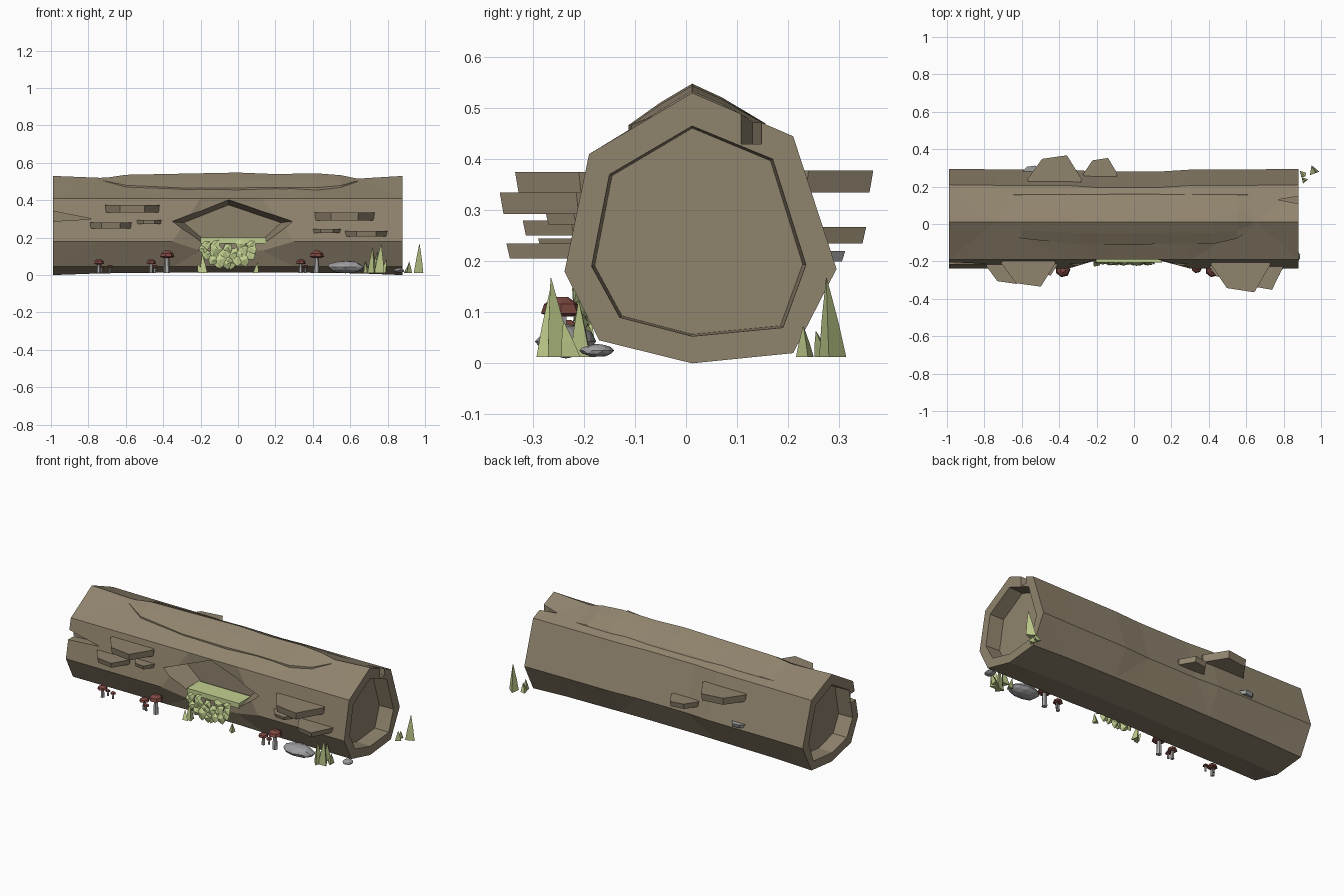
import bpy, bmesh, math, random
from mathutils import Vector, Matrix

random.seed(4)
if "Cube" in bpy.data.objects:
    bpy.data.objects.remove(bpy.data.objects["Cube"])


def material(name, rgb):
    m = bpy.data.materials.new(name)
    m.use_nodes = True
    m.diffuse_color = (*rgb, 1)
    m.node_tree.nodes["Principled BSDF"].inputs["Base Color"].default_value = (*rgb, 1)
    return m


BARK = material("bark", (0.28, 0.23, 0.155))
MOSS = material("moss green", (0.54, 0.64, 0.28))
GRASS = material("grass green", (0.50, 0.58, 0.25))
RED = material("cap red", (0.21, 0.065, 0.055))
STEM = material("stem grey", (0.42, 0.41, 0.40))
STONE = material("stone grey", (0.34, 0.34, 0.35))


def finish(bm, name, mat):
    bmesh.ops.recalc_face_normals(bm, faces=bm.faces)
    mesh = bpy.data.meshes.new(name)
    bm.to_mesh(mesh)
    bm.free()
    obj = bpy.data.objects.new(name, mesh)
    bpy.context.collection.objects.link(obj)
    mesh.materials.append(mat)
    return obj


def bridge(bm, a, b, closed=True):
    n = len(a)
    for i in range(n if closed else n - 1):
        j = (i + 1) % n
        bm.faces.new((a[i], a[j], b[j], b[i]))


def loft(bm, low, high):
    """Closed solid between two matching outlines."""
    a = [bm.verts.new(p) for p in low]
    b = [bm.verts.new(p) for p in high]
    bridge(bm, a, b)
    bm.faces.new(a)
    bm.faces.new(b)


def lathe(bm, centre, profile, sides, lean=(0, 0), turn=0.0):
    """Closed solid of rings (radius, height); lean shifts the upper rings."""
    top = profile[-1][1]
    rings = []
    for r, z in profile:
        k = z / top
        rings.append([bm.verts.new((centre[0] + lean[0] * k + r * math.cos(turn + math.tau * i / sides),
                                    centre[1] + lean[1] * k + r * math.sin(turn + math.tau * i / sides),
                                    centre[2] + z)) for i in range(sides)])
    for a, b in zip(rings, rings[1:]):
        bridge(bm, a, b)
    bm.faces.new(rings[0])
    bm.faces.new(rings[-1])


# Log: eight-sided, slightly wavy, with a recess in each end
OUTER = [(.012, .53), (.21, .445), (.295, .185), (.21, .02),
         (.012, 0), (-.17, .045), (-.238, .18), (-.19, .41)]
INNER = [(.012, .465), (.17, .40), (.235, .193), (.19, .07),
         (.012, .053), (-.13, .09), (-.185, .19), (-.15, .37)]
STATIONS = [(-.99, 0, 0), (-.74, -.01, .2), (-.35, .0, .3), (-.2, .003, 1),
            (.13, 0, 1), (.3, .003, .3), (.65, -.014, .2), (.88, 0, 0)]
bm = bmesh.new()
rings = []
for x, lift, dent in STATIONS:
    ring = []
    for i, (y, z) in enumerate(OUTER):
        if i == 0:
            z += lift
        elif i in (1, 2):
            y -= .015 * dent
        elif i in (3, 4):
            z += .015 * min(1, dent * 3)
        elif i == 5:
            y += .01 * dent
        elif i == 6 and dent > .5:
            y, z = -.193, .13
        ring.append(bm.verts.new((x, y, z)))
    rings.append(ring)
for a, b in zip(rings, rings[1:]):
    bridge(bm, a, b)
for ring, x, inward in ((rings[0], -.99, 1), (rings[-1], .88, -1)):
    rim = [bm.verts.new((x, y, z)) for y, z in INNER]
    floor = [bm.verts.new((x + inward * .09, .02 + (y - .02) * .97, .25 + (z - .25) * .98)) for y, z in INNER]
    bridge(bm, ring, rim)
    bridge(bm, rim, floor)
    hub = bm.verts.new((x + inward * .09, .02, .25))
    for i in range(8):
        bm.faces.new((floor[i], floor[(i + 1) % 8], hub))
bmesh.ops.triangulate(bm, faces=bm.faces)
log = finish(bm, "log", BARK)

# Cutter: front hollow, front crack at one end and top crack at the other
bm = bmesh.new()
mouth = [(-.37, .29), (-.05, .42), (.31, .29), (.16, .172), (-.21, .172)]
back = [(-.29, .28), (-.05, .375), (.23, .28), (.14, .195), (-.19, .195)]
loft(bm, [(x, -.26, z) for x, z in mouth], [(x, -.08, z) for x, z in back])
crack = [(-1.03, .35), (-1.03, .285), (-.78, .3)]
loft(bm, [(x, -.32, z) for x, z in crack], [(x, -.165, z) for x, z in crack])
crack = [(.92, .1), (.92, .155), (.77, .13)]
loft(bm, [(x, y, .43) for x, y in crack], [(x, y, .62) for x, y in crack])
cutter = finish(bm, "cutter", BARK)
cutter.hide_render = True
cut = log.modifiers.new("cracks", "BOOLEAN")
cut.operation, cut.object, cut.solver = "DIFFERENCE", cutter, "EXACT"
bpy.context.view_layer.objects.active = log
bpy.ops.object.modifier_apply(modifier=cut.name)
bpy.data.objects.remove(cutter)

# Raised bark patch along the ridge
bm = bmesh.new()
columns = []
for x, reach, bulge in ((-.72, .03, -.012), (-.6, .09, .006), (-.3, .12, .012), (0, .125, .018),
                        (.2, .115, .01), (.42, .12, .014), (.55, .09, .004), (.64, .03, -.015)):
    ridge = .53 + bulge
    columns.append([bm.verts.new((x, y, z)) for y, z in (
        (.012 - reach, .515 - .6 * reach), (.012 - reach, .53 - .594 * reach + bulge * .6),
        (.012 - reach / 2, .53 - .297 * reach + bulge), (.012, ridge),
        (.07, .505 + bulge * .9), (.155, .467 + bulge * .2), (.165, .45))])
for a, b in zip(columns, columns[1:]):
    bridge(bm, a, b, closed=False)
finish(bm, "ridge_bark_patch", BARK)


# Bark shelves: root, tips and root in plan, then bottom and top heights
def shelf(name, x0, x1, root, tip, z0, z1, mat=BARK):
    w = x1 - x0
    plan = [(x0 + .12 * w, root * .55), (x0, root), (x0 + .27 * w, root + (tip - root) * .85),
            (x0 + .73 * w, tip), (x1, root), (x1 - .1 * w, root * .55)]
    cx = (x0 + x1) / 2
    bm = bmesh.new()
    loft(bm, [(cx + (x - cx) * .97, y * .98, z0) for x, y in plan], [(x, y, z1) for x, y in plan])
    finish(bm, name, mat)


shelf("front_shelf_1", -.71, -.42, -.21, -.335, .335, .375)
shelf("front_shelf_2", -.79, -.57, -.225, -.32, .25, .28)
shelf("front_shelf_3", -.54, -.41, -.22, -.275, .272, .295)
shelf("front_shelf_4", .41, .73, -.215, -.365, .293, .335)
shelf("front_shelf_5", .4, .55, -.225, -.29, .225, .245)
shelf("front_shelf_6", .57, .8, -.225, -.352, .205, .235)
shelf("back_shelf_1", -.57, -.28, .24, .367, .335, .378)
shelf("back_shelf_2", -.27, -.09, .27, .353, .235, .267)
shelf("back_stone_chip", -.6, -.5, .275, .312, .2, .22, STONE)

# Moss: carpet in the hollow and overlapping leaves spilling out
bm = bmesh.new()
carpet = [(-.2, -.205), (.15, -.205), (.15, -.09), (-.2, -.09)]
loft(bm, [(x, y, .17) for x, y in carpet], [(x, y, .2) for x, y in carpet])
finish(bm, "moss_carpet", MOSS)
bm = bmesh.new()
for z, left, right, count in ((.06, -.1, -.03, 3), (.08, -.14, .03, 5), (.11, -.17, .07, 6),
                              (.14, -.18, .08, 6), (.165, -.18, .08, 5)):
    for i in range(count):
        x = left + (right - left) * i / (count - 1)
        drop = .02 if abs(x + .05) < .03 and z > .12 else 0
        turn = Matrix.Rotation(random.uniform(-.7, .7), 3, "Y") @ Matrix.Rotation(random.uniform(-.35, .1), 3, "X")
        spot = Vector((x + random.uniform(-.01, .01), -.2 - random.uniform(0, .012), z - drop))
        s = random.uniform(.8, 1.1)
        shape = [(0, .03), (.033, .008), (.02, -.02), (0, -.036), (-.022, -.016), (-.03, .01)]
        edge = [bm.verts.new(spot + turn @ Vector((a * s, 0, b * s))) for a, b in shape]
        for bump in (-.012, .02):
            mid = bm.verts.new(spot + turn @ Vector((0, bump, 0)))
            for k in range(6):
                bm.faces.new((edge[k], edge[(k + 1) % 6], mid))
finish(bm, "moss_leaves", MOSS)

# Mushrooms: x, y, cap radius, total height
caps, stems = bmesh.new(), bmesh.new()
for x, y, r, h in ((-.745, -.235, .029, .085), (-.685, -.22, .016, .055), (-.73, -.205, .014, .05),
                   (-.465, -.235, .028, .085), (-.445, -.245, .017, .055), (-.38, -.245, .04, .13),
                   (.335, -.235, .028, .085), (.36, -.215, .016, .055), (.42, -.245, .04, .13)):
    lathe(stems, (x, y, .012), [(r * .4, 0), (r * .28, h - .012 - r * .5)], 6)
    lathe(caps, (x, y, h - r * .95), [(r * .6, 0), (r, r * .15), (r * .85, r * .6), (r * .35, r * .95)], 7)
finish(stems, "mushroom_stems", STEM)
finish(caps, "mushroom_caps", RED)

# Stones
for name, centre, size in (("large_stone", (.575, -.235, .043), (.1, .06, .033)),
                           ("small_stone", (.86, -.175, .025), (.03, .034, .013))):
    bm = bmesh.new()
    bmesh.ops.create_icosphere(bm, subdivisions=2, radius=1)
    for v in bm.verts:
        v.co = Vector(centre) + Vector([c * s for c, s in zip(v.co * random.uniform(.9, 1.03), size)])
    finish(bm, name, STONE)

# Grass blades: x, y, height, lean
bm = bmesh.new()
for x, y, h, lean in ((.72, -.265, .135, .0), (.755, -.255, .155, .01), (.69, -.215, .06, -.01),
                      (.735, -.2, .11, .01), (.78, -.225, .07, .015), (.96, .285, .155, .01),
                      (.91, .235, .06, .005), (.9, .27, .05, .015), (-.18, -.2, .1, -.01),
                      (-.2, -.215, .05, -.015), (.1, -.2, .055, .005)):
    w = .014 + h * .11
    lathe(bm, (x, y, .012), [(w, 0), (w * .62, h * .45), (.001, h)], 3, (lean, -lean), random.uniform(0, 2))
finish(bm, "grass_blades", GRASS)
